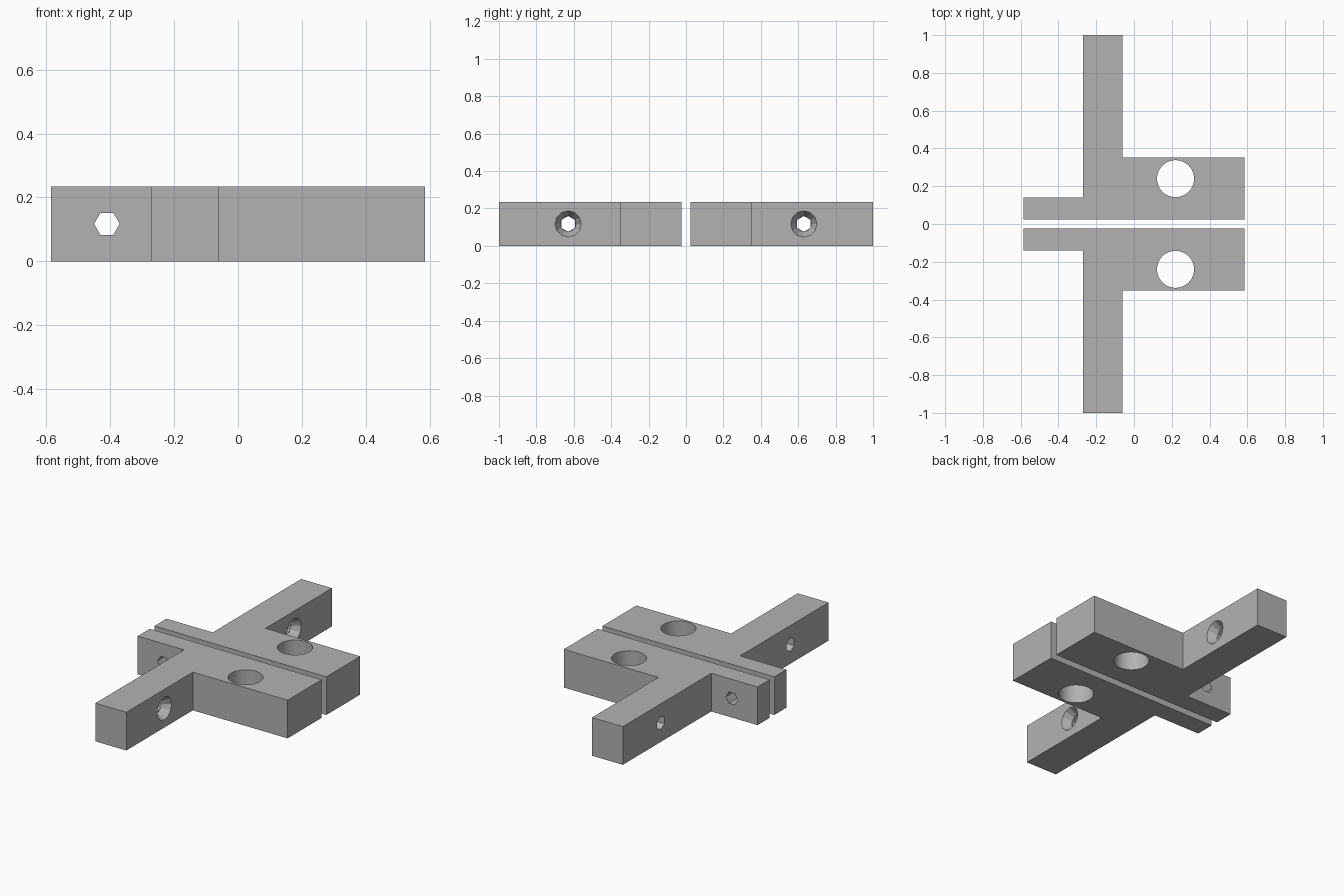
import bpy, bmesh
from math import radians
from mathutils import Matrix

cube = bpy.data.objects.get("Cube")
if cube:
    bpy.data.objects.remove(cube, do_unlink=True)

HEIGHT = 0.235
MID = HEIGHT / 2

grey = bpy.data.materials.new("grey")
grey.use_nodes = True
GREY = (0.45, 0.45, 0.45, 1)
grey.diffuse_color = GREY
grey.node_tree.nodes["Principled BSDF"].inputs["Base Color"].default_value = GREY

# Outline of the half on the +y side: tab, long arm, wide block
OUTLINE = [(-0.585, 0.023), (0.585, 0.023), (0.585, 0.353), (-0.06, 0.353),
           (-0.06, 1.0), (-0.27, 1.0), (-0.27, 0.14), (-0.585, 0.14)]


def make_object(name, bm):
    bmesh.ops.recalc_face_normals(bm, faces=bm.faces)
    mesh = bpy.data.meshes.new(name)
    bm.to_mesh(mesh)
    bm.free()
    mesh.materials.append(grey)
    obj = bpy.data.objects.new(name, mesh)
    bpy.context.collection.objects.link(obj)
    return obj


def make_cutter(name, centre, axis, sides, r1, r2, depth):
    turn = {"X": Matrix.Rotation(radians(90), 4, "Y"),
            "Y": Matrix.Rotation(radians(90), 4, "X"),
            "Z": Matrix.Identity(4)}[axis]
    spin = Matrix.Rotation(radians(90), 4, "Z")
    bm = bmesh.new()
    bmesh.ops.create_cone(bm, cap_ends=True, segments=sides, radius1=r1,
                          radius2=r2, depth=depth,
                          matrix=Matrix.Translation(centre) @ turn @ spin)
    obj = make_object(name, bm)
    obj.hide_render = True
    return obj


def make_half(name, side):
    # Extruded outline
    bm = bmesh.new()
    face = bm.faces.new([bm.verts.new((x, y * side, 0)) for x, y in OUTLINE])
    ext = bmesh.ops.extrude_face_region(bm, geom=[face])["geom"]
    bmesh.ops.translate(bm, vec=(0, 0, HEIGHT),
                        verts=[v for v in ext if isinstance(v, bmesh.types.BMVert)])
    half = make_object(name, bm)

    # Rod hole, tab bolt hole, arm screw hole and its countersink
    cutters = [
        make_cutter("rod_cutter", (0.22, 0.24 * side, MID), "Z", 48, 0.098, 0.098, 0.5),
        make_cutter("bolt_cutter", (-0.41, 0.08 * side, MID), "Y", 6, 0.04, 0.04, 0.3),
        make_cutter("screw_cutter", (-0.165, 0.63 * side, MID), "X", 6, 0.042, 0.042, 0.4),
        make_cutter("sink_cutter", (-0.08, 0.63 * side, MID), "X", 12, 0.042, 0.076, 0.06),
    ]
    bpy.ops.object.select_all(action="DESELECT")
    half.select_set(True)
    bpy.context.view_layer.objects.active = half
    for cutter in cutters:
        mod = half.modifiers.new(cutter.name, "BOOLEAN")
        mod.operation = "DIFFERENCE"
        mod.solver = "EXACT"
        mod.object = cutter
        bpy.ops.object.modifier_apply(modifier=mod.name)
        bpy.data.objects.remove(cutter, do_unlink=True)
    bpy.ops.object.shade_smooth_by_angle(angle=radians(15))


make_half("back_clamp_half", 1)
make_half("front_clamp_half", -1)
